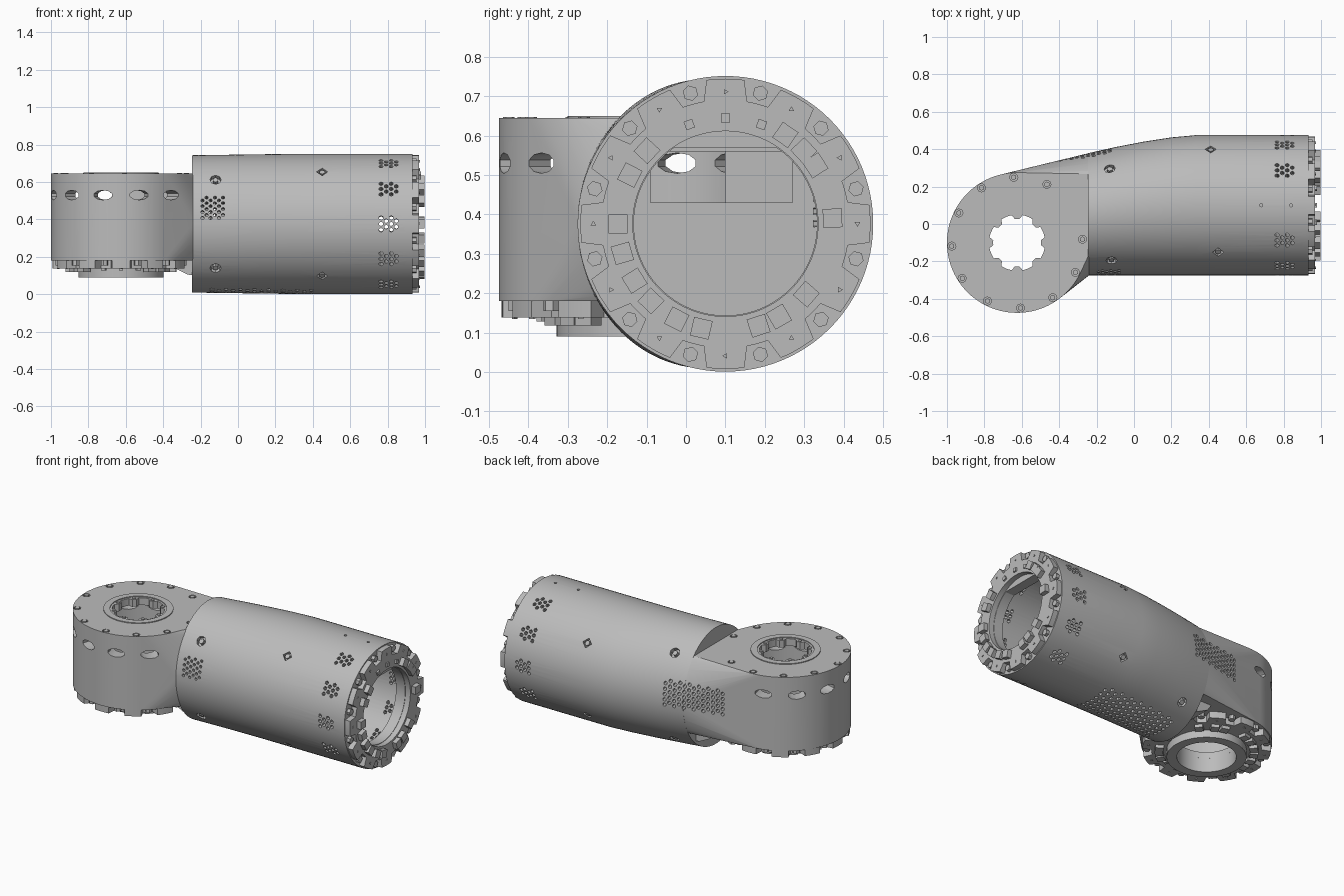
import bpy, bmesh
from math import radians, cos, sin, pi
from mathutils import Vector, Matrix

if "Cube" in bpy.data.objects:
    bpy.data.objects.remove(bpy.data.objects["Cube"])

grey = bpy.data.materials.new("warm_grey")
grey.use_nodes = True
grey.diffuse_color = (0.5, 0.5, 0.5, 1)
grey.node_tree.nodes["Principled BSDF"].inputs["Base Color"].default_value = (0.5, 0.5, 0.5, 1)

R = 0.375                              # shared radius of tube and barrel
HUB = Vector((-0.625, -0.1, 0))        # barrel axis
TUBE_Y, TUBE_Z = 0.1, 0.376
NECK_X = -0.245                        # left end of the tube


def finish(name, bm):
    bmesh.ops.recalc_face_normals(bm, faces=bm.faces)
    mesh = bpy.data.meshes.new(name)
    bm.to_mesh(mesh)
    bm.free()
    mesh.materials.append(grey)
    ob = bpy.data.objects.new(name, mesh)
    bpy.context.collection.objects.link(ob)
    return ob


def smooth(ob, angle=30):
    bpy.ops.object.select_all(action='DESELECT')
    ob.select_set(True)
    bpy.context.view_layer.objects.active = ob
    bpy.ops.object.shade_smooth_by_angle(angle=radians(angle))


def combine(target, other, op):
    mod = target.modifiers.new("combine", 'BOOLEAN')
    mod.operation, mod.solver, mod.object = op, 'EXACT', other
    dg = bpy.context.evaluated_depsgraph_get()
    mesh = bpy.data.meshes.new_from_object(target.evaluated_get(dg))
    target.modifiers.clear()
    target.data = mesh
    bpy.data.objects.remove(other)


def loft(name, rings):
    bm = bmesh.new()
    loops = [[bm.verts.new(p) for p in ring] for ring in rings]
    n = len(loops[0])
    for a, b in zip(loops, loops[1:]):
        for i in range(n):
            bm.faces.new((a[i], a[(i + 1) % n], b[(i + 1) % n], b[i]))
    bm.faces.new(loops[0])
    bm.faces.new(loops[-1])
    return finish(name, bm)


def hull(name, points):
    bm = bmesh.new()
    for p in points:
        bm.verts.new(p)
    res = bmesh.ops.convex_hull(bm, input=bm.verts)
    loose = {g for g in res["geom_interior"] + res["geom_unused"] if isinstance(g, bmesh.types.BMVert)}
    bmesh.ops.delete(bm, geom=list(loose), context='VERTS')
    bmesh.ops.dissolve_limit(bm, angle_limit=0.002, verts=bm.verts, edges=bm.edges)
    return finish(name, bm)


def disc(radius, z, n=96):
    return [HUB + Vector((radius * cos(2 * pi * i / n), radius * sin(2 * pi * i / n), z)) for i in range(n)]


def section(x, a, k=1.0):
    """Point on the tube skin; the back side narrows toward the neck."""
    t = max(0.0, (0.33 - x) / (0.33 - NECK_X))
    half = R - 0.048 * t ** 1.4
    return Vector((x, TUBE_Y - (R - half) + k * half * cos(a), TUBE_Z + k * (R - 0.008 * t) * sin(a)))


def tube_ring(x, k=1.0, n=96):
    return [section(x, 2 * pi * i / n, k) for i in range(n)]


def peg(bm, pos, direction, rx, ry, depth, sides):
    m = Matrix.Translation(pos) @ Vector(direction).to_track_quat('Z', 'Y').to_matrix().to_4x4()
    bmesh.ops.create_cone(bm, cap_ends=True, segments=sides, radius1=1, radius2=1, depth=1,
                          matrix=m @ Matrix.Diagonal((rx, ry, depth, 1)))


def box(name, lo, hi):
    return hull(name, [(x, y, z) for x in (lo[0], hi[0]) for y in (lo[1], hi[1]) for z in (lo[2], hi[2])])


# Main housing: tapered tube, blended neck and upright barrel
xs = (NECK_X, -0.1, 0.05, 0.2, 0.33)
body = loft("housing", [tube_ring(x) for x in xs + (0.934,)])
clipped = [Vector((p.x + 0.004, p.y, min(max(p.z, 0.18), 0.645))) for p in tube_ring(NECK_X)
           if 0.12 < p.z < 0.7]
combine(body, hull("neck", disc(R, 0.18) + disc(R, 0.645) + clipped), 'UNION')
combine(body, hull("neck_gusset", [(x, y, z) for y in (-0.15, 0.25) for x, z in
                                   ((-0.38, 0.2), (-0.34, 0.14), (-0.27, 0.105), (-0.23, 0.1), (-0.23, 0.2))]), 'UNION')

# Hollow interior with bore, passage and open barrel
combine(body, loft("tube_cavity", [tube_ring(x, 0.89) for x in (-0.2,) + xs[1:] + (0.87,)]), 'DIFFERENCE')
bore = [Vector((x, TUBE_Y + (p.y - TUBE_Y) * 0.62, min(0.57, TUBE_Z + (p.z - TUBE_Z) * 0.62)))
        for x in (0.84, 1.0) for p in tube_ring(0.9)]
combine(body, hull("bore", bore), 'DIFFERENCE')
combine(body, hull("barrel_cavity", disc(0.3, 0.22) + disc(0.3, 0.6)), 'DIFFERENCE')
combine(body, hull("lower_opening", disc(0.17, 0.1) + disc(0.17, 0.3)), 'DIFFERENCE')
combine(body, box("passage", (-0.4, -0.09, 0.43), (-0.15, 0.27, 0.56)), 'DIFFERENCE')


def scallop(z):
    ring = []
    for i in range(64):
        a = 2 * pi * i / 64
        r = 0.128 if i % 8 in (7, 0, 1) else 0.15
        ring.append(HUB + Vector((r * cos(a), r * sin(a), z)))
    return ring


combine(body, loft("upper_opening", [scallop(0.5), scallop(0.7)]), 'DIFFERENCE')

# Side slots, screw pockets and vent perforations
cuts = bmesh.new()
for deg in range(105, 316, 30):
    d = Vector((cos(radians(deg)), sin(radians(deg)), 0))
    peg(cuts, HUB + d * 0.35 + Vector((0, 0, 0.53)), d, 0.052, 0.026, 0.2, 10)
top_screws = [3 + 30 * k for k in range(12) if k != 1]
for deg in top_screws:
    a = radians(deg)
    peg(cuts, HUB + Vector((0.35 * cos(a), 0.35 * sin(a), 0.645)), (0, 0, 1), 0.022, 0.022, 0.04, 8)
skin_screws = [(-0.13, 47), (-0.12, 140), (0.41, 37), (0.45, 132), (-0.12, 220), (0.45, 228), (-0.12, 310), (0.41, 322)]
for x, deg in skin_screws:
    a = radians(deg)
    peg(cuts, section(x, a), (0, cos(a), sin(a)), 0.03, 0.03, 0.05, 4 if x > 0 else 8)


def vent(x, a, size=0.0115):
    peg(cuts, section(x, a), (0, cos(a), sin(a)), size, size, 0.15, 6)


for deg in range(0, 360, 30):
    if deg not in (90, 270):
        for col in range(4):
            for row in range(3 - col % 2):
                vent(0.765 + 0.027 * col, radians(deg + (row - 1 + 0.5 * (col % 2)) * 5))
for col in range(6):
    for row in range(4):
        vent(-0.19 + 0.022 * col, radians(180 - 5 - 5 * row - 2.5 * (col % 2)), 0.009)
for col in range(15):
    for row in range(7):
        vent(-0.14 + 0.038 * col, radians(251 + 6 * row + 3 * (col % 2)), 0.012)
for col in range(13):
    for row in range(5):
        x = -0.48 + 0.029 * col
        peg(cuts, (x, 0.32 + 0.235 * (x + 0.48), 0.36 + 0.032 * row + 0.016 * (col % 2)), (-0.22, 1, 0),
            0.0115, 0.0115, 0.12, 6)
for x in (0.68, 0.84):
    vent(x, pi / 2, 0.009)
combine(body, finish("pockets", cuts), 'DIFFERENCE')
smooth(body)

# Screw heads inside their pockets
screws = bmesh.new()
for deg in top_screws:
    a = radians(deg)
    peg(screws, HUB + Vector((0.35 * cos(a), 0.35 * sin(a), 0.632)), (0, 0, 1), 0.015, 0.015, 0.03, 6)
for x, deg in skin_screws:
    d = Vector((0, cos(radians(deg)), sin(radians(deg))))
    peg(screws, section(x, radians(deg)) - d * 0.014, d, 0.016, 0.016, 0.024, 6)
for k in range(8):
    d = Vector((cos(k * pi / 4), sin(k * pi / 4), 0))
    peg(screws, HUB + d * 0.142 + Vector((0, 0, 0.64)), (0, 0, 1), 0.011, 0.011, 0.02, 8)
finish("screw_heads", screws)


def ring_part(name, frame, inner, outer, lo, hi, n=144):
    """Flat ring along the frame's z axis; outer is a function of the angle in degrees."""
    bm = bmesh.new()
    loops = []
    for i in range(n):
        a = 2 * pi * i / n
        loops.append([bm.verts.new(frame @ Vector((r * cos(a), r * sin(a), h))) for r, h in
                      ((inner, lo), (outer(360 * i / n), lo), (outer(360 * i / n), hi), (inner, hi))])
    for i in range(n):
        p, q = loops[i], loops[(i + 1) % n]
        for j in range(4):
            bm.faces.new((p[j], q[j], q[(j + 1) % 4], p[(j + 1) % 4]))
    smooth(finish(name, bm), 25)


def lobes(deg):
    return 0.315 if abs(deg % 30 - 15) < 5.5 else 0.368


BLOCKS = (3, 33, 43, 56, 137, 153, 180, 196, 212, 226, 243, 257, 288, 300, 319)


def coupling(prefix, frame, inner, plate, tooth):
    """Lobed plate with square drive blocks, bolts in the notches and small pins."""
    ring_part(prefix + "_lobed_plate", frame, inner, lobes, -0.01, plate)
    bm = bmesh.new()

    def stud(deg, r, size, lo, hi, sides):
        m = frame @ Matrix.Rotation(radians(deg), 4, 'Z') @ Matrix.Translation((r, 0, (lo + hi) / 2))
        m = m @ Matrix.Rotation(pi / sides, 4, 'Z')
        bmesh.ops.create_cone(bm, cap_ends=True, segments=sides, radius1=size, radius2=size, depth=hi - lo, matrix=m)

    for deg in BLOCKS:
        stud(deg, 0.272, 0.034, plate - 0.01, tooth, 4)
    for k in range(12):
        stud(15 + 30 * k, 0.343, 0.02, -0.005, plate * 0.6, 6)
        stud(30 * k, 0.335, 0.008, plate - 0.01, plate + 0.004, 3)
    for deg in (70, 90, 110):
        stud(deg, 0.268, 0.016, plate - 0.01, plate + 0.01, 4)
    finish(prefix + "_blocks_and_bolts", bm)


tube_frame = Matrix(((0, 0, 1, 0.934), (1, 0, 0, TUBE_Y), (0, 1, 0, TUBE_Z), (0, 0, 0, 1)))
hub_frame = Matrix.Translation(HUB + Vector((0, 0, 0.18))) @ Matrix.Rotation(pi, 4, 'X')
coupling("tube", tube_frame, 0.235, 0.034, 0.062)
coupling("barrel", hub_frame, 0.17, 0.042, 0.062)

# Lower collar and thin raised rim around the top opening
ring_part("lower_collar", hub_frame, 0.17, lambda d: 0.228, 0.03, 0.09)
ring_part("top_rim", Matrix.Translation(HUB), 0.162, lambda d: 0.2, 0.64, 0.65)
